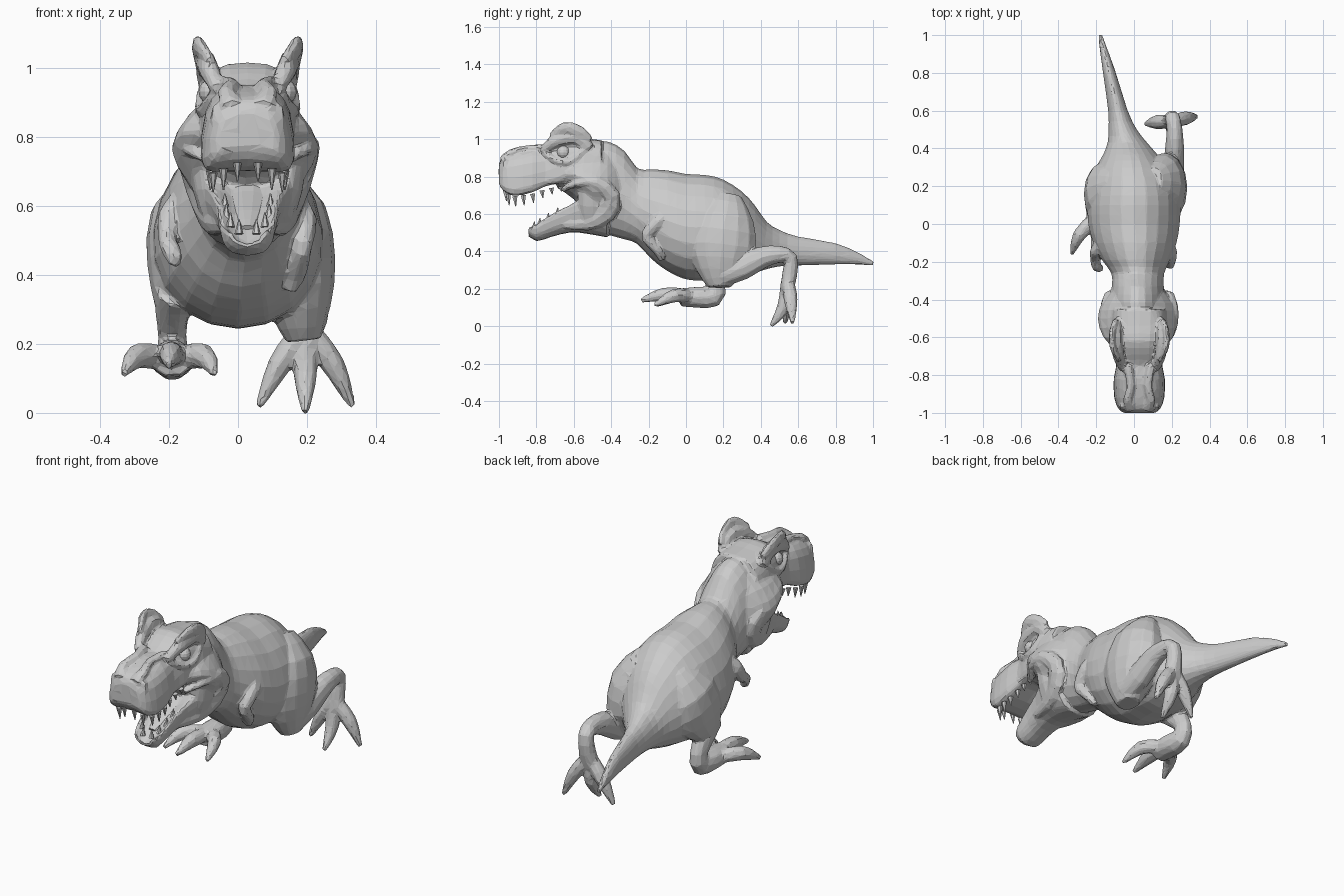
import bpy, math
from mathutils import Vector

HX = 0.028  # the head sits slightly off the centre line


def smooth(rows, n=2):
    """Catmull-Rom interpolation of table rows."""
    out = []
    for i in range(len(rows) - 1):
        a, b, c, d = rows[max(i - 1, 0)], rows[i], rows[i + 1], rows[min(i + 2, len(rows) - 1)]
        for k in range(n):
            t = k / n
            out.append([0.5 * (2 * q + (r - p) * t + (2 * p - 5 * q + 4 * r - s) * t * t
                               + (3 * q - p - 3 * r + s) * t ** 3) for p, q, r, s in zip(a, b, c, d)])
    out.append(list(rows[-1]))
    return out


def skin(name, rings):
    """Bridge equal rings of points and cap both ends."""
    m = len(rings[0])
    verts = [p for r in rings for p in r]
    faces = [(i * m + j, i * m + (j + 1) % m, (i + 1) * m + (j + 1) % m, (i + 1) * m + j)
             for i in range(len(rings) - 1) for j in range(m)]
    faces += [tuple(range(m))[::-1], tuple(range(len(verts) - m, len(verts)))]
    me = bpy.data.meshes.new(name)
    me.from_pydata(verts, [], faces)
    ob = bpy.data.objects.new(name, me)
    bpy.context.collection.objects.link(ob)
    bpy.context.view_layer.objects.active = ob
    bpy.ops.object.mode_set(mode='EDIT')
    bpy.ops.mesh.select_all(action='SELECT')
    bpy.ops.mesh.normals_make_consistent(inside=False)
    bpy.ops.object.mode_set(mode='OBJECT')
    return ob


def loft(name, rows, sides=20, power=2.0, taper=0.0, dip=0.0, arch=0.0):
    """Rows are (y, centre x, half width, top z, bottom z)."""
    rings = []
    for y, cx, hw, zt, zb in smooth(rows):
        ring = []
        for j in range(sides):
            a = 2 * math.pi * j / sides
            c, s = math.cos(a), math.sin(a)
            px = math.copysign(abs(c) ** (2 / power), c)
            pz = math.copysign(abs(s) ** (2 / power), s)
            ring.append((cx + hw * px * (1 - taper * pz), y, (zt + zb) / 2 + (zt - zb) / 2 * pz
                         - dip * max(0, s) ** 3 + arch * max(0, -s) ** 3))
        rings.append(ring)
    return skin(name, rings)


def tube(name, rows, sides=10, n=2):
    """Rows are (x, y, z, sideways radius, other radius)."""
    rows = smooth(rows, n)
    pts = [Vector(r[:3]) for r in rows]
    rings = []
    for i, r in enumerate(rows):
        t = (pts[min(i + 1, len(pts) - 1)] - pts[max(i - 1, 0)]).normalized()
        u = (Vector((1, 0, 0)) - t * t.x).normalized()
        v = t.cross(u)
        rings.append([pts[i] + u * r[3] * math.cos(2 * math.pi * j / sides)
                      + v * r[4] * math.sin(2 * math.pi * j / sides) for j in range(sides)])
    return skin(name, rings)


# neck, torso and tail in one piece
body = loft("body", [
    (-.52, .02, .13, .98, .54), (-.42, .02, .145, .99, .49), (-.33, .02, .137, .94, .465),
    (-.26, .02, .14, .845, .44), (-.19, .01, .18, .84, .365), (-.1, .005, .22, .835, .295),
    (0, 0, .242, .815, .25), (.1, 0, .245, .81, .245), (.2, 0, .23, .785, .245), (.3, -.01, .19, .72, .265),
    (.37, -.02, .142, .645, .285), (.43, -.035, .105, .56, .305), (.5, -.06, .075, .515, .32),
    (.6, -.085, .052, .48, .325), (.8, -.13, .034, .445, .33), (.93, -.162, .02, .39, .33),
    (1.003, -.179, .01, .346, .322)], taper=.13)

# skull, cheeks and lower jaw
loft("upper_head", [
    (-1.0, HX, .08, .87, .73), (-.98, HX, .108, .905, .69), (-.92, HX, .13, .93, .655), (-.82, HX, .133, .95, .675),
    (-.75, HX, .12, .95, .71), (-.69, HX, .13, .985, .72), (-.62, HX, .14, 1.015, .735),
    (-.54, HX, .15, 1.005, .73), (-.45, HX, .15, .995, .65)], power=3, taper=.12, arch=.045)
loft("cheeks", [
    (-.69, HX, .11, .88, .74), (-.6, .022, .185, .94, .68), (-.5, .02, .213, .97, .56),
    (-.42, .02, .19, .97, .53), (-.35, .02, .135, .92, .55)], power=1.5)
loft("lower_jaw", [
    (-.845, HX, .055, .555, .49), (-.8, HX, .078, .585, .455), (-.72, HX, .088, .645, .478), (-.62, HX, .108, .70, .502),
    (-.53, HX, .135, .755, .495), (-.42, .02, .14, .74, .475)], power=2.6, dip=.08, taper=-.12)
tube("tongue", [(HX, -.77, .535, .02, .01), (HX, -.7, .575, .04, .015), (HX, -.6, .625, .055, .02),
                (HX, -.5, .68, .06, .03)])

# paired head details
for s, side in ((1, "right"), (-1, "left")):
    def m(rows):
        return [(HX + s * r[0],) + tuple(r[1:]) for r in rows]
    tube("brow_" + side, m([(.085, -.77, .935, .02, .02), (.108, -.71, .985, .03, .035), (.12, -.64, 1.01, .03, .04),
                            (.122, -.57, 1.005, .03, .04), (.12, -.52, .95, .025, .035)]), 8)
    tube("brow_crest_" + side, m([(.105, -.72, 1.015, .015, .02), (.135, -.665, 1.055, .018, .03),
                                  (.146, -.62, 1.063, .016, .032), (.14, -.565, 1.035, .018, .035),
                                  (.125, -.52, .99, .018, .03)]), 8)
    tube("lower_eyelid_" + side, m([(.095, -.75, .92, .02, .015), (.125, -.68, .88, .02, .018),
                                    (.135, -.61, .885, .02, .018), (.125, -.55, .94, .02, .02)]), 8)
    bpy.ops.mesh.primitive_uv_sphere_add(segments=12, ring_count=8, radius=.036,
                                         location=(HX + s * .106, -.655, .93))
    bpy.context.object.name = "eye_" + side
    tube("jowl_" + side, m([(.11, -.66, .73, .015, .015), (.165, -.58, .765, .025, .02), (.185, -.48, .77, .025, .035),
                            (.16, -.40, .70, .035, .05), (.13, -.43, .61, .035, .06), (.1, -.53, .555, .03, .045),
                            (.075, -.65, .55, .02, .03)]), 8)
    tube("jowl_flesh_" + side, m([(.12, -.5, .74, .05, .08), (.11, -.5, .65, .05, .08), (.09, -.5, .56, .04, .07)]))
    tube("nose_ridge_" + side, m([(.045, -.98, .89, .035, .022), (.062, -.93, .93, .025, .02),
                                  (.045, -.85, .95, .022, .018), (.065, -.75, .955, .025, .022)]), 8)
    tube("nostril_rim_" + side, m([(.015, -.985, .87, .014, .014), (.03, -.99, .825, .014, .014),
                                   (.065, -.985, .81, .014, .014), (.095, -.97, .845, .014, .014),
                                   (.085, -.965, .89, .016, .014)]), 8)
    # teeth: x offset, y, root z, length
    upper = [(.03, -.965, .71, .04), (.07, -.95, .69, .045), (.10, -.915, .68, .04), (.108, -.87, .685, .04),
             (.108, -.82, .695, .035), (.102, -.77, .715, .03), (.102, -.72, .73, .025), (.102, -.67, .74, .02)]
    lower = [(.025, -.815, .53, -.03), (.05, -.785, .55, -.03), (.062, -.74, .575, -.03), (.066, -.69, .605, -.03)]
    for i, (x, y, z, h) in enumerate(upper + lower):
        tube("tooth_%s_%d" % (side, i), m([(x, y, z + h * .4, .013, .016), (x, y + .005, z - h, .002, .002)]), 6, 1)

# arms
tube("arm_right", [(.17, -.1, .60, .03, .05), (.195, -.15, .56, .035, .04), (.19, -.21, .49, .027, .032),
                   (.18, -.19, .45, .03, .03), (.165, -.15, .40, .034, .024), (.15, -.13, .355, .02, .015)], 8)
tube("arm_left", [(-.165, -.1, .61, .03, .05), (-.2, -.14, .57, .033, .04), (-.205, -.18, .51, .027, .032),
                  (-.2, -.22, .485, .028, .027), (-.185, -.235, .45, .027, .022), (-.19, -.23, .43, .018, .015)], 8)

# trailing leg on the +x side
tube("thigh_right", [(.11, .23, .70, .04, .07), (.15, .21, .58, .105, .155), (.17, .19, .43, .113, .186),
                     (.18, .18, .30, .088, .13), (.19, .18, .21, .05, .065)], 14)
tube("shin_right", [(.2, .19, .27, .06, .06), (.21, .3, .315, .056, .07), (.215, .41, .37, .05, .06),
                    (.215, .5, .385, .042, .047), (.205, .56, .365, .04, .038), (.2, .555, .28, .043, .042),
                    (.195, .54, .2, .057, .037)], 10)
# planted leg on the -x side
tube("thigh_left", [(-.11, .22, .68, .04, .07), (-.15, .18, .56, .105, .16), (-.17, .13, .42, .093, .168),
                    (-.18, .09, .31, .062, .08)], 14)
tube("shin_left", [(-.18, .05, .36, .06, .07), (-.19, .12, .29, .05, .058), (-.19, .165, .22, .041, .048),
                   (-.19, .145, .16, .05, .06), (-.19, .06, .155, .063, .058), (-.19, -.03, .155, .06, .05)], 10)

# toes: root, knuckle, tip
toes = {"right": [((.2, .545, .24), (.275, .56, .14), (.332, .57, .017)),
                  ((.195, .54, .24), (.195, .525, .11), (.195, .455, .001)),
                  ((.19, .54, .24), (.12, .54, .14), (.06, .53, .017))],
        "left": [((-.2, .04, .155), (-.29, -.06, .165), (-.33, -.16, .112)),
                 ((-.19, .03, .165), (-.195, -.12, .17), (-.2, -.24, .138)),
                 ((-.18, .04, .155), (-.1, -.06, .165), (-.067, -.17, .112))]}
for side, group in toes.items():
    for i, (a, b, c) in enumerate(group):
        tube("toe_%s_%d" % (side, i), [a + (.036, .033), b + (.035, .038), c + (.011, .012)], 8, 3)

# fuse the fleshy parts into one faceted hide, keeping teeth, tongue and eyes separate
for ob in bpy.context.scene.objects:
    ob.select_set(ob.name.split("_")[0] not in ("tooth", "tongue", "eye"))
bpy.context.view_layer.objects.active = body
bpy.ops.object.join()
fuse = body.modifiers.new("fuse", 'REMESH')
fuse.mode, fuse.voxel_size = 'VOXEL', .008
relax = body.modifiers.new("relax", 'SMOOTH')
relax.factor, relax.iterations = .5, 4
facet = body.modifiers.new("facet", 'DECIMATE')
facet.ratio = .055
for name in ("fuse", "relax", "facet"):
    bpy.ops.object.modifier_apply(modifier=name)
body.data.polygons.foreach_set("use_smooth", [False] * len(body.data.polygons))
